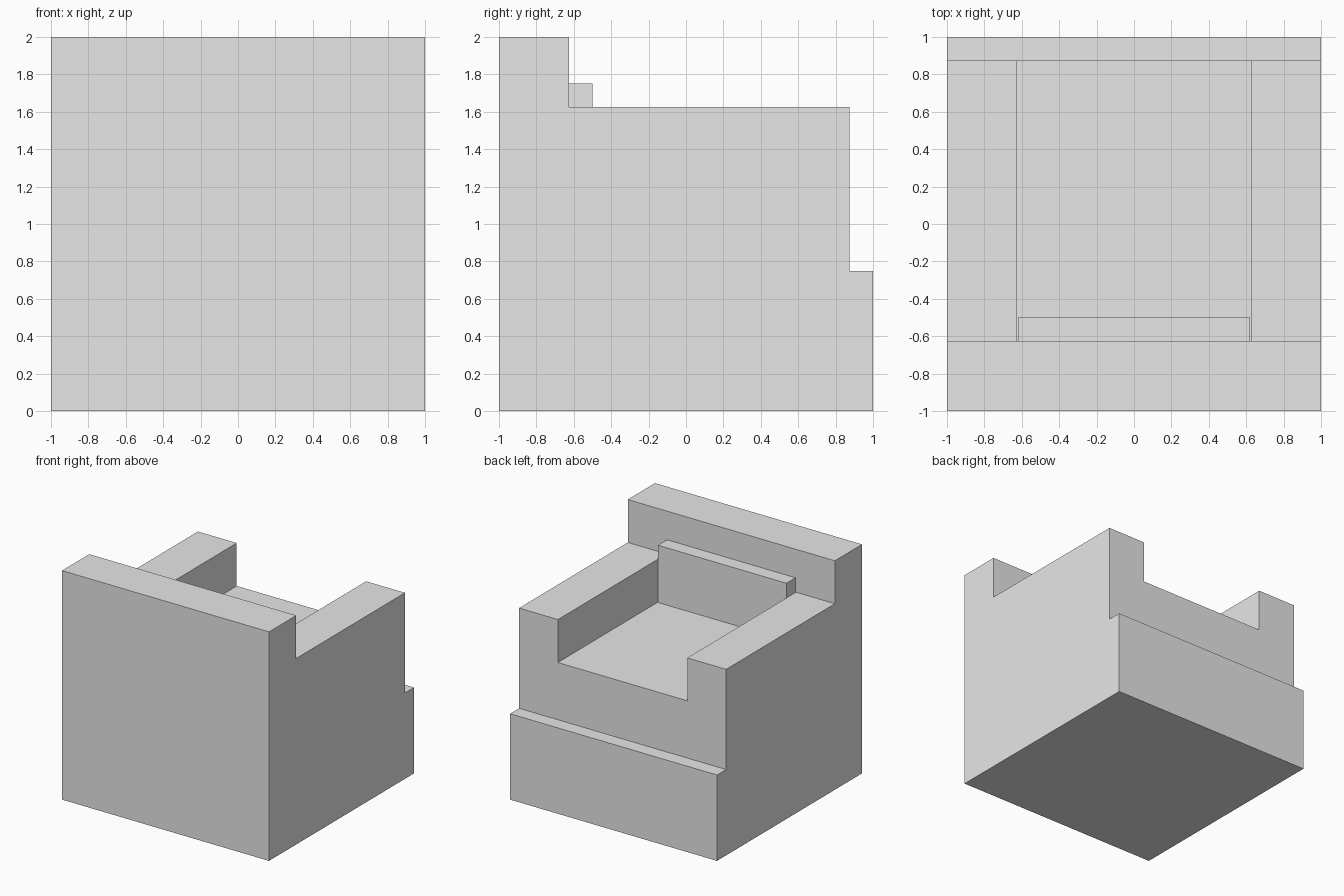
import bpy
import bmesh

default = bpy.data.objects.get("Cube")
if default:
    bpy.data.objects.remove(default, do_unlink=True)

# One plain grey for the whole chair
grey = bpy.data.materials.new("light_grey")
grey.use_nodes = True
grey.diffuse_color = (0.8, 0.8, 0.8, 1)
grey.node_tree.nodes["Principled BSDF"].inputs["Base Color"].default_value = (0.8, 0.8, 0.8, 1)


def extrude_profile(name, profile, half_width):
    """Extrude a closed (y, z) side profile across x."""
    bm = bmesh.new()
    face = bm.faces.new([bm.verts.new((-half_width, y, z)) for y, z in profile])
    side = bmesh.ops.extrude_face_region(bm, geom=[face])
    verts = [v for v in side["geom"] if isinstance(v, bmesh.types.BMVert)]
    bmesh.ops.translate(bm, verts=verts, vec=(2 * half_width, 0, 0))
    bmesh.ops.recalc_face_normals(bm, faces=bm.faces)
    mesh = bpy.data.meshes.new(name)
    bm.to_mesh(mesh)
    bm.free()
    mesh.materials.append(grey)
    obj = bpy.data.objects.new(name, mesh)
    bpy.context.collection.objects.link(obj)
    return obj


def box_profile(y0, y1, z0, z1):
    return [(y0, z0), (y1, z0), (y1, z1), (y0, z1)]


BACK_Y, ARM_END, ARM_TOP, SEAT_TOP, STEP_TOP = -0.625, 0.875, 1.625, 1.25, 0.75

# Chair body: tall backrest, arms and low step in one side profile
body = extrude_profile("armchair_body", [
    (-1, 0), (1, 0), (1, STEP_TOP), (ARM_END, STEP_TOP),
    (ARM_END, ARM_TOP), (BACK_Y, ARM_TOP), (BACK_Y, 2), (-1, 2)], 1)

# Seat well cut between the two arms
well = extrude_profile("seat_well_cutter", box_profile(BACK_Y, 1.2, SEAT_TOP, 1.9), 0.625)
well.hide_render = True
cut = body.modifiers.new("seat_well", "BOOLEAN")
cut.operation = "DIFFERENCE"
cut.solver = "EXACT"
cut.object = well
bpy.context.view_layer.objects.active = body
bpy.ops.object.modifier_apply(modifier=cut.name)
bpy.data.objects.remove(well, do_unlink=True)

# Back cushion, slightly narrower than the well and sunk into the body
extrude_profile("back_cushion", box_profile(BACK_Y - 0.02, -0.5, SEAT_TOP - 0.02, 1.75), 0.62)
